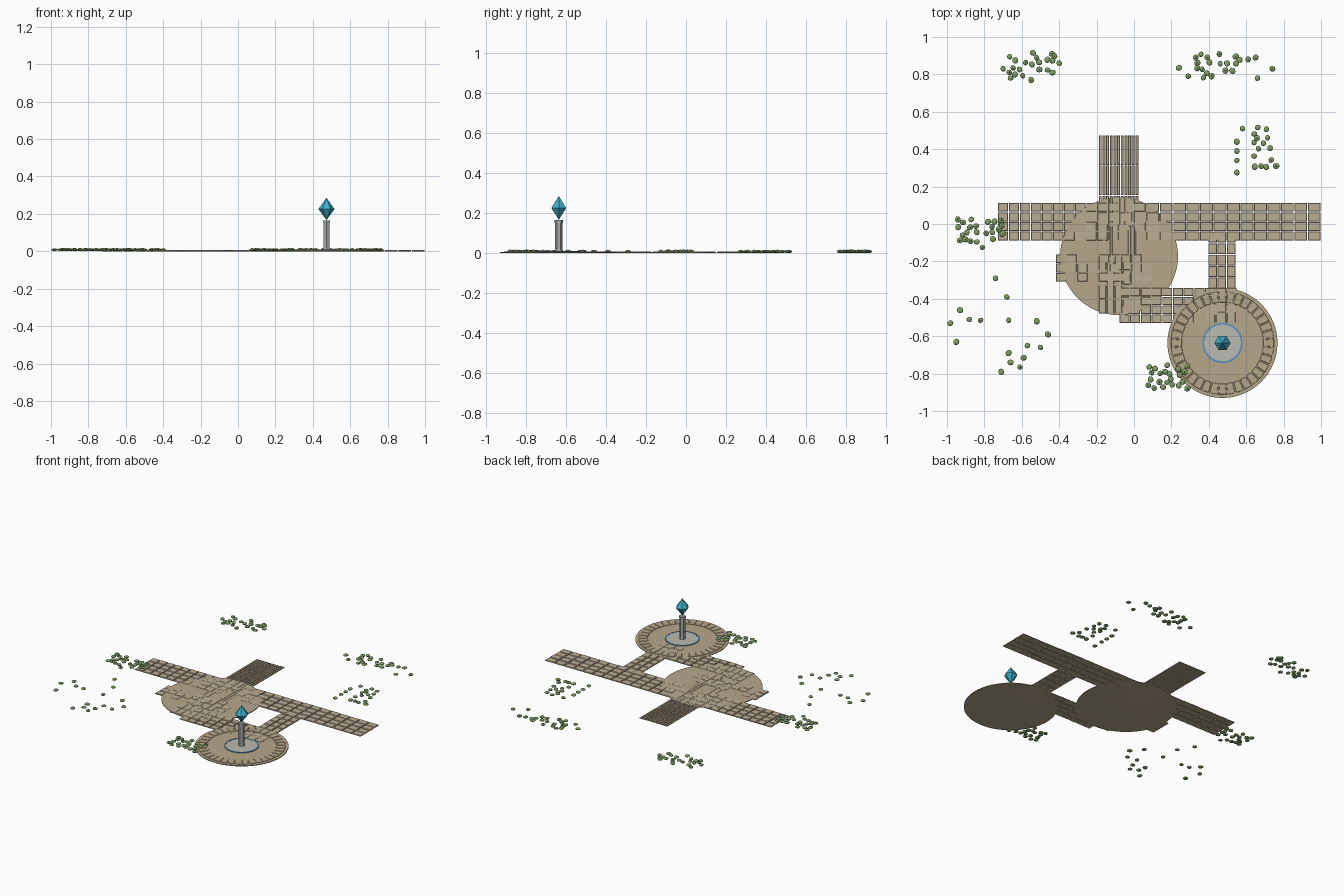
import bpy, bmesh, math, random
from mathutils import Matrix, Vector

if "Cube" in bpy.data.objects:
    bpy.data.objects.remove(bpy.data.objects["Cube"])

random.seed(4)


def material(name, rgb):
    m = bpy.data.materials.new(name)
    m.diffuse_color = (*rgb, 1)
    m.use_nodes = True
    m.node_tree.nodes["Principled BSDF"].inputs["Base Color"].default_value = m.diffuse_color
    return m


SAND = material("sandstone", (0.47, 0.39, 0.26))
TILE = material("paving", (0.50, 0.42, 0.29))
STONE = material("grey_stone", (0.40, 0.41, 0.42))
PALE = material("pale_stone", (0.50, 0.49, 0.44))
BLUE = material("blue_inlay", (0.10, 0.30, 0.55))
GEM = material("crystal", (0.05, 0.42, 0.58))
LEAF = material("leaf", (0.22, 0.36, 0.13))
DARK = material("dark_leaf", (0.09, 0.17, 0.06))


def finish(bm, name, *mats):
    bmesh.ops.recalc_face_normals(bm, faces=bm.faces)
    mesh = bpy.data.meshes.new(name)
    bm.to_mesh(mesh)
    bm.free()
    for m in mats:
        mesh.materials.append(m)
    ob = bpy.data.objects.new(name, mesh)
    bpy.context.collection.objects.link(ob)
    return ob


def loft(bm, rings, closed=False):
    """Skin equal-length point rings; cap the ends or close the loop."""
    rv = [[bm.verts.new(p) for p in r] for r in rings]
    n = len(rv[0])
    for a, b in zip(rv, rv[1:] + rv[:1] if closed else rv[1:]):
        for i in range(n):
            j = (i + 1) % n
            bm.faces.new((a[i], a[j], b[j], b[i]))
    if not closed:
        bm.faces.new(rv[0][::-1])
        bm.faces.new(rv[-1])


def circle(c, r, z, n, turn=0):
    return [(c[0] + r * math.cos(turn + math.tau * i / n),
             c[1] + r * math.sin(turn + math.tau * i / n), z) for i in range(n)]


def lathe(name, c, profile, n, mat, turn=0, closed=False):
    bm = bmesh.new()
    loft(bm, [circle(c, r, z, n, turn) for r, z in profile], closed)
    return finish(bm, name, mat)


def road(name, x0, x1, y0, y1, nx, ny):
    """Grid of separate chamfered paving stones."""
    bm = bmesh.new()
    px, py = (x1 - x0) / nx, (y1 - y0) / ny
    for i in range(nx):
        for j in range(ny):
            cx, cy = x0 + (i + 0.5) * px, y0 + (j + 0.5) * py
            top = random.uniform(0.0055, 0.0075)

            def rect(inset, z):
                a, b = px / 2 - inset, py / 2 - inset
                return [(cx + s * a, cy + t * b, z)
                        for s, t in ((-1, -1), (1, -1), (1, 1), (-1, 1))]
            loft(bm, [rect(0.002, 0), rect(0.002, top - 0.002), rect(0.0045, top)])
    return finish(bm, name, TILE)


# Paved roads
road("west_road", -0.73, -0.08, -0.09, 0.115, 11, 4)
road("east_road", -0.08, 1.0, -0.09, 0.115, 15, 4)
road("north_road", -0.19, 0.025, -0.17, 0.475, 11, 4)
road("south_road", -0.19, 0.025, -0.48, -0.17, 5, 4)
road("west_stub", -0.42, 0.10, -0.31, -0.16, 9, 3)
road("plaza_link", -0.08, 0.55, -0.53, -0.34, 11, 4)
road("shrine_link", 0.395, 0.545, -0.53, -0.04, 3, 8)

# Round plazas
HUB, SHRINE = (-0.08, -0.172), (0.473, -0.636)
lathe("hub_plaza", HUB, [(0.315, 0), (0.315, 0.005), (0.313, 0.006)], 64, SAND)
lathe("shrine_plaza", SHRINE, [(0.294, 0), (0.294, 0.005), (0.292, 0.006)], 64, SAND)

# Ring of wedge stones around the shrine
bm = bmesh.new()
COUNT = 36
for k in range(COUNT):
    a = math.tau * k / COUNT

    def wedge(inset, z):
        pts = []
        for r, s in ((0.218 + inset, -1), (0.276 - inset, -1), (0.276 - inset, 1), (0.218 + inset, 1)):
            t = a + s * (math.pi / COUNT - (0.003 + inset) / r)
            pts.append((SHRINE[0] + r * math.cos(t), SHRINE[1] + r * math.sin(t), z))
        return pts
    loft(bm, [wedge(0, 0.004), wedge(0, 0.007), wedge(0.0015, 0.0085)])
finish(bm, "wedge_stone_ring", SAND)

# Shrine centre: dais, inlay ring, pillar, cap and crystal
lathe("dais", SHRINE, [(0.100, 0.004), (0.100, 0.009)], 48, PALE)
lathe("inlay_ring", SHRINE, [(0.098, 0.005), (0.108, 0.005), (0.108, 0.010), (0.098, 0.010)],
      48, BLUE, closed=True)
lathe("pillar", SHRINE, [(0.022, 0.005), (0.019, 0.020), (0.019, 0.152)], 6, STONE, math.pi / 6)
lathe("pillar_cap", SHRINE, [(0.022, 0.152), (0.022, 0.165)], 6, STONE, math.pi / 6)
bm = bmesh.new()
waist = [bm.verts.new(p) for p in circle(SHRINE, 0.043, 0.226, 6)]
for tip_z in (0.167, 0.286):
    tip = bm.verts.new((*SHRINE, tip_z))
    for i in range(6):
        bm.faces.new((waist[i], waist[(i + 1) % 6], tip))
finish(bm, "crystal", GEM)


# Low shrubs: flattened faceted clumps, some with a dark tuft on top
def shrubs(name, points):
    bm = bmesh.new()
    for x, y in points:
        r = random.uniform(0.015, 0.018)
        parts = [(r, 0.0075, 0.0085, 0)]
        if random.random() < 0.4:
            parts.append((0.006, 0.004, 0.0145, 1))
        for rad, half, z, slot in parts:
            m = (Matrix.Translation((x, y, z))
                 @ Matrix.Rotation(random.uniform(0, 6), 4, 'Z')
                 @ Matrix.Diagonal((rad, rad * 0.9, half, 1)))
            made = bmesh.ops.create_icosphere(bm, subdivisions=2 - slot, radius=1, matrix=m)
            for f in {f for v in made["verts"] for f in v.link_faces}:
                f.material_index = slot
    finish(bm, name, LEAF, DARK)


def scatter(n, x0, x1, y0, y1):
    pts, tries = [], 0
    while len(pts) < n and tries < 2000:
        tries += 1
        p = Vector((random.uniform(x0, x1), random.uniform(y0, y1)))
        if all((p - q).length > 0.026 for q in pts):
            pts.append(p)
    return pts


shrubs("north_west_shrubs", scatter(17, -0.67, -0.42, 0.79, 0.90)
       + [(-0.70, 0.83), (-0.66, 0.78), (-0.55, 0.77), (-0.54, 0.915), (-0.40, 0.86), (-0.44, 0.91)])
shrubs("north_east_shrubs", scatter(18, 0.33, 0.57, 0.78, 0.91)
       + [(0.24, 0.835), (0.29, 0.79), (0.61, 0.88), (0.65, 0.89), (0.66, 0.78), (0.74, 0.83)])
shrubs("east_shrubs", scatter(14, 0.62, 0.74, 0.30, 0.52)
       + [(0.55, 0.275), (0.55, 0.34), (0.55, 0.39), (0.55, 0.44), (0.58, 0.51), (0.76, 0.31)])
shrubs("west_shrubs", scatter(13, -0.95, -0.84, -0.10, 0.03)
       + scatter(10, -0.79, -0.70, -0.09, 0.02) + [(-0.81, -0.125)])
shrubs("south_west_shrubs", [
    (-0.74, -0.29), (-0.68, -0.39), (-0.93, -0.46), (-0.982, -0.53), (-0.88, -0.51), (-0.82, -0.515),
    (-0.67, -0.515), (-0.95, -0.63), (-0.52, -0.52), (-0.46, -0.59), (-0.50, -0.66), (-0.57, -0.65),
    (-0.67, -0.69), (-0.59, -0.715), (-0.66, -0.74), (-0.61, -0.765), (-0.71, -0.79)])
shrubs("shrine_shrubs", scatter(22, 0.07, 0.29, -0.88, -0.75))
